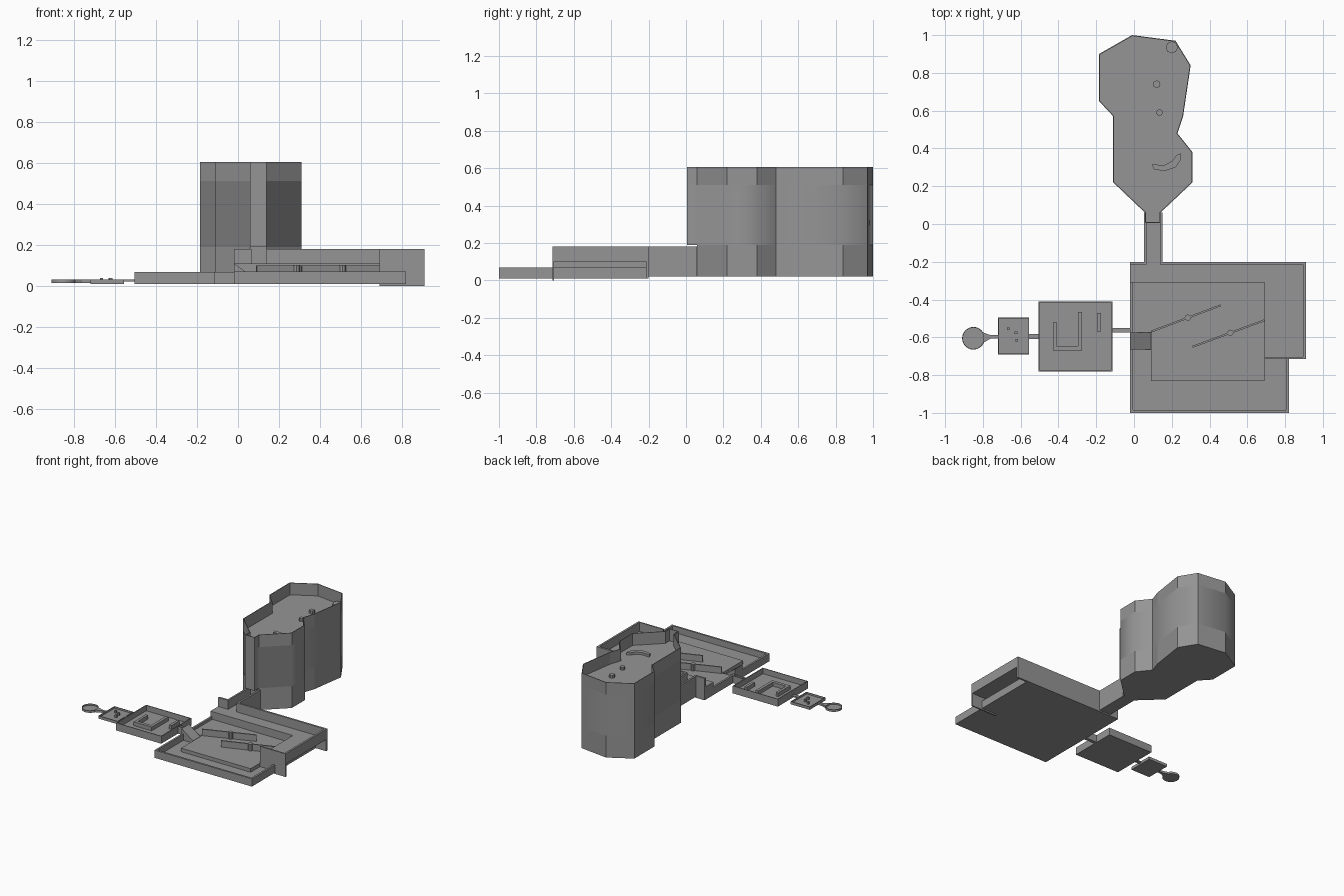
import bpy, bmesh
from math import radians, cos, sin, pi
from mathutils import Vector

old = bpy.data.objects.get("Cube")
if old:
    bpy.data.objects.remove(old, do_unlink=True)

grey = bpy.data.materials.new("stone_grey")
grey.use_nodes = True
GREY = (0.3, 0.3, 0.3, 1)
grey.diffuse_color = GREY
grey.node_tree.nodes["Principled BSDF"].inputs["Base Color"].default_value = GREY


def prism(name, outline, z0, z1, wall=None, floor=None):
    """Extruded outline; with a wall thickness it becomes an open tray."""
    bm = bmesh.new()
    base = bm.faces.new([bm.verts.new((x, y, z0)) for x, y in outline])
    out = bmesh.ops.extrude_face_region(bm, geom=[base], use_keep_orig=True)
    bmesh.ops.translate(bm, vec=(0, 0, z1 - z0),
                        verts=[g for g in out["geom"] if isinstance(g, bmesh.types.BMVert)])
    bmesh.ops.recalc_face_normals(bm, faces=bm.faces[:])
    if wall:
        top = max(bm.faces, key=lambda f: f.calc_center_median().z)
        bmesh.ops.inset_region(bm, faces=[top], thickness=wall, use_even_offset=True)
        inner = bmesh.ops.extrude_discrete_faces(bm, faces=[top])["faces"][0]
        bmesh.ops.translate(bm, vec=(0, 0, floor - z1), verts=inner.verts[:])
    mesh = bpy.data.meshes.new(name)
    bm.to_mesh(mesh)
    bm.free()
    mesh.materials.append(grey)
    obj = bpy.data.objects.new(name, mesh)
    bpy.context.collection.objects.link(obj)
    return obj


def rect(x0, x1, y0, y1):
    return [(x0, y0), (x1, y0), (x1, y1), (x0, y1)]


def disc(x, y, r, sides):
    return [(x + r * cos(2 * pi * i / sides), y + r * sin(2 * pi * i / sides))
            for i in range(sides)]


def bar(a, b, width):
    a, b = Vector(a), Vector(b)
    n = (b - a).orthogonal().normalized() * width / 2
    return [tuple(a + n), tuple(b + n), tuple(b - n), tuple(a - n)]


# Tower: plain foot, smooth middle, hollow rim with a narrow prong over the corridor
body = [(0.14, 0.06), (0.31, 0.22), (0.31, 0.38), (0.23, 0.48), (0.26, 0.57),
        (0.3, 0.84), (0.22, 0.97), (-0.01, 1), (-0.185, 0.9), (-0.185, 0.65),
        (-0.11, 0.57), (-0.11, 0.22), (0.058, 0.06)]
pronged = body + [(0.058, 0.005), (0.14, 0.005)]
prism("tower_foot", body, 0.02, 0.19)
middle = prism("tower_middle", pronged, 0.19, 0.51)
prism("tower_rim", pronged, 0.51, 0.605, 0.005, 0.512)
bpy.context.view_layer.objects.active = middle
middle.select_set(True)
bpy.ops.object.shade_smooth_by_angle(angle=radians(50))
middle.select_set(False)

# Small posts and a curved bench on the tower floor
for i, (x, y, r) in enumerate([(0.2, 0.935, 0.032), (0.12, 0.74, 0.02), (0.135, 0.59, 0.018)]):
    prism(f"tower_post_{i + 1}", disc(x, y, r, 8), 0.51, 0.535)
bench = [(0.095, 0.315), (0.105, 0.29), (0.16, 0.28), (0.22, 0.3), (0.25, 0.345),
         (0.25, 0.375), (0.225, 0.365), (0.205, 0.335), (0.16, 0.312)]
prism("curved_bench", bench, 0.51, 0.53)

# Corridor between tower and hall
prism("corridor_floor", rect(0.055, 0.15, -0.215, 0.06), 0.02, 0.11)
for side, x in (("left", 0.138), ("right", 0.052)):
    prism(f"corridor_wall_{side}", rect(x, x + 0.014, -0.215, 0.06), 0.02, 0.18)

# Main hall: low tray, inner platform, raised ledges and tall back walls
prism("hall_base", rect(-0.02, 0.82, -1, -0.2), 0.01, 0.07, 0.015, 0.022)
platform = [(-0.01, -0.575), (0.09, -0.575), (0.09, -0.83), (0.69, -0.83),
            (0.69, -0.31), (-0.01, -0.31)]
prism("hall_platform", platform, 0.02, 0.05)
prism("back_ledge", rect(-0.02, 0.69, -0.31, -0.2), 0.02, 0.11)
prism("side_ledge_inner", rect(0.69, 0.78, -0.71, -0.2), 0.02, 0.11)
prism("side_ledge_outer", rect(0.78, 0.91, -0.71, -0.2), 0.1, 0.11)
prism("back_wall_right", rect(-0.02, 0.055, -0.215, -0.2), 0.01, 0.18)
prism("back_wall_left", rect(0.15, 0.91, -0.215, -0.2), 0.01, 0.18)
prism("side_wall", rect(0.895, 0.91, -0.71, -0.2), 0.1, 0.18)
prism("end_plate", rect(0.69, 0.91, -0.715, -0.705), 0, 0.18)

# Entrance ramp: a block whose inner top edge is lowered
ramp = prism("entrance_ramp", rect(-0.02, 0.09, -0.665, -0.575), 0.02, 0.11)
for v in ramp.data.vertices:
    if v.co.x > 0 and v.co.z > 0.1:
        v.co.z = 0.03

# Slanted barriers with a round post at their middle
for i, (a, b) in enumerate([((0.09, -0.57), (0.46, -0.43)), ((0.31, -0.65), (0.69, -0.51))]):
    prism(f"barrier_{i + 1}", bar(a, b, 0.01), 0.04, 0.1)
    mid = (Vector(a) + Vector(b)) / 2
    prism(f"barrier_post_{i + 1}", disc(mid.x + 0.01, mid.y + 0.004, 0.017, 8), 0.04, 0.102)

# Middle room with an angular U wall and a short wall
prism("middle_room", rect(-0.505, -0.115, -0.78, -0.41), 0.01, 0.068, 0.006, 0.025)
u_wall = [(-0.43, -0.67), (-0.275, -0.67), (-0.275, -0.465), (-0.297, -0.465),
          (-0.297, -0.645), (-0.41, -0.645), (-0.41, -0.52), (-0.43, -0.52)]
prism("u_wall", u_wall, 0.02, 0.055)
prism("short_wall", rect(-0.195, -0.175, -0.57, -0.47), 0.02, 0.055)
prism("hall_link", rect(-0.118, -0.018, -0.575, -0.55), 0.01, 0.068, 0.003, 0.04)

# Small room with posts
prism("small_room", rect(-0.72, -0.555, -0.69, -0.495), 0.01, 0.032, 0.004, 0.018)
for i, (x, y) in enumerate([(-0.665, -0.555), (-0.625, -0.575), (-0.62, -0.615)]):
    prism(f"small_post_{i + 1}", rect(x - 0.007, x + 0.007, y - 0.007, y + 0.007), 0.015, 0.038)
prism("room_link", rect(-0.556, -0.5, -0.608, -0.582), 0.022, 0.032)

# Round end chamber and its tapering neck
prism("round_chamber", disc(-0.85, -0.605, 0.06, 24), 0.015, 0.031, 0.004, 0.02)
prism("chamber_neck", [(-0.8, -0.63), (-0.76, -0.607), (-0.718, -0.605),
                       (-0.718, -0.588), (-0.76, -0.588), (-0.8, -0.574)], 0.015, 0.031)
